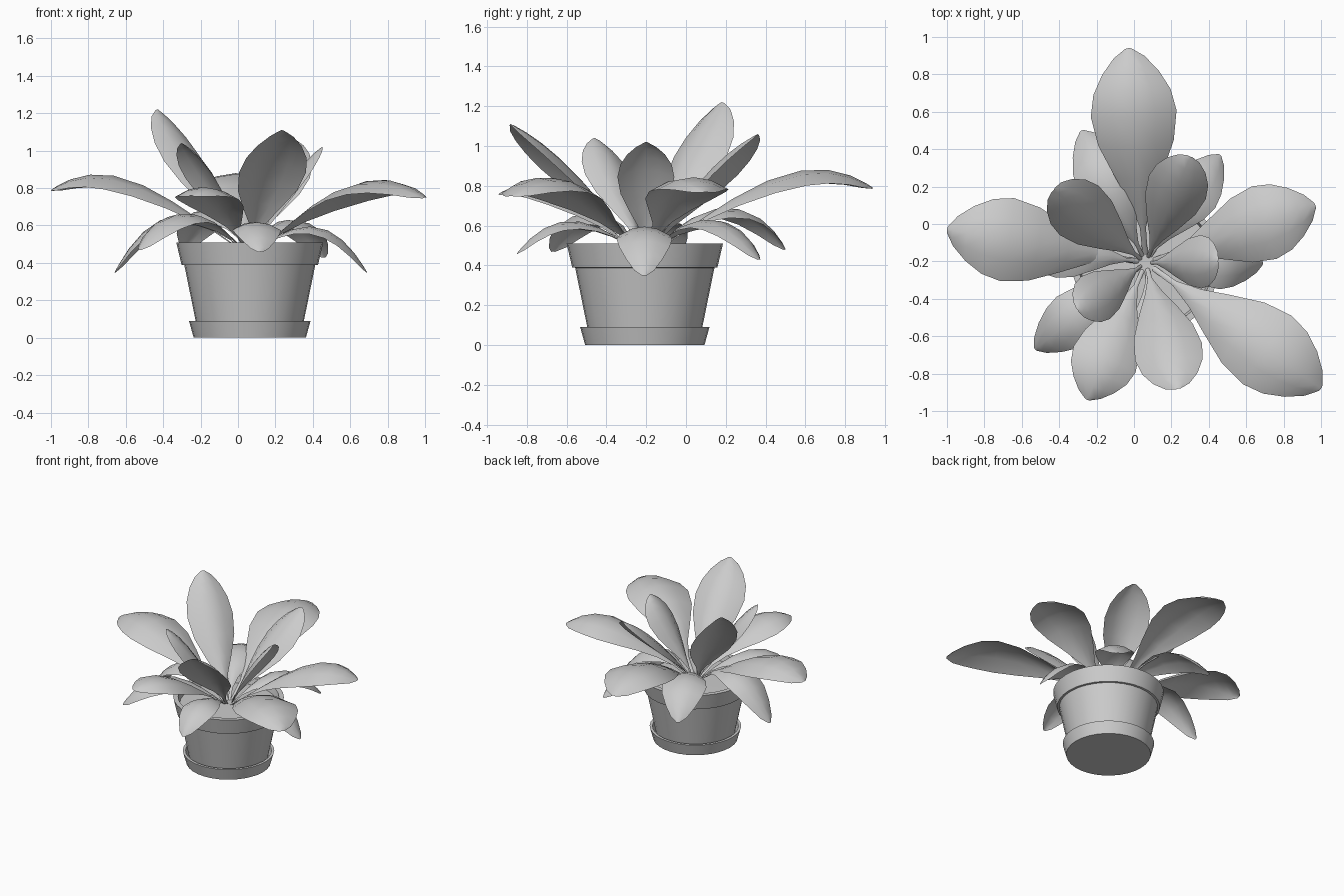
import bpy, bmesh, math
from mathutils import Vector

if "Cube" in bpy.data.objects:
    bpy.data.objects.remove(bpy.data.objects["Cube"])

CX, CY = 0.063, -0.207          # pot axis


def finish(name, bm, angle):
    mesh = bpy.data.meshes.new(name)
    bmesh.ops.recalc_face_normals(bm, faces=bm.faces)
    bm.to_mesh(mesh)
    bm.free()
    ob = bpy.data.objects.new(name, mesh)
    bpy.context.collection.objects.link(ob)
    bpy.ops.object.select_all(action='DESELECT')
    ob.select_set(True)
    bpy.context.view_layer.objects.active = ob
    bpy.ops.object.shade_smooth_by_angle(angle=math.radians(angle))
    return ob


def lathe(name, profile, seg=32):
    """Revolve (radius, z) points round the pot axis."""
    bm = bmesh.new()
    vs = [bm.verts.new((CX + r, CY, z)) for r, z in profile]
    es = [bm.edges.new(p) for p in zip(vs, vs[1:])]
    bmesh.ops.spin(bm, geom=vs + es, cent=(CX, CY, 0), axis=(0, 0, 1),
                   angle=2 * math.pi, steps=seg)
    bmesh.ops.remove_doubles(bm, verts=bm.verts, dist=1e-5)
    return finish(name, bm, 35)


# pot, saucer and soil
lathe("pot", [(0, 0.02), (0.275, 0.02), (0.35, 0.388), (0.365, 0.39),
              (0.393, 0.51), (0.358, 0.51), (0.34, 0.43)])
lathe("saucer", [(0, 0), (0.30, 0), (0.325, 0.09), (0.305, 0.09),
                 (0.29, 0.02), (0, 0.02)])
lathe("soil", [(0, 0.47), (0.348, 0.46)])

# leaf outline: position along the leaf, share of half width
OUTLINE = [(0, .06), (.15, .07), (.26, .25), (.38, .55), (.53, .88),
           (.68, 1), (.8, .9), (.9, .66), (.97, .36), (1, .08)]
ACROSS = (-1, -.5, 0, .5, 1)


def leaf(name, tip, half_width, arch, skew, power, drop):
    """Leaf from the pot centre to tip, arching up and rounded across."""
    tip = Vector(tip)
    flat = Vector((tip.x - CX, tip.y - CY, 0)).normalized()
    base = Vector((CX, CY, 0.45)) + flat * 0.015
    side = Vector((-flat.y, flat.x, 0))

    def point(u):
        p = base.lerp(tip, u)
        p.z += 4 * arch * u * (1 - u) * (1 + skew * (2 * u - 1))
        return p

    bm = bmesh.new()
    rows = []
    for u, w in OUTLINE:
        u = u ** power
        tangent = (point(u + .02) - point(u - .02)).normalized()
        up = tangent.cross(side)
        hw = w * half_width
        rows.append([bm.verts.new(point(u) + side * (t * hw) - up * (drop * hw * t * t))
                     for t in ACROSS])
    for a, b in zip(rows, rows[1:]):
        for i in range(len(ACROSS) - 1):
            bm.faces.new((a[i], b[i], b[i + 1], a[i + 1]))
    finish(name, bm, 60)


# kind: (skew of the arch, outline shift, edge drop, [(tip, half width, arch height)])
LEAVES = {
    "arching_leaf": (.5, 1, .33, [
        ((-.03, .94, .79), .23, .19), ((-1, -.03, .79), .225, .18),
        ((.97, .10, .77), .205, .165), ((1, -.88, .75), .225, .18),
        ((-.25, -.94, .76), .18, .13)]),
    "upright_leaf": (.2, 1.2, .4, [
        ((-.43, .18, 1.22), .168, .055), ((.30, .36, 1.06), .165, .07),
        ((.45, -.20, 1.02), .143, .07), ((-.30, -.46, 1.04), .137, .07),
        ((.235, -.88, 1.11), .185, .075)]),
    "drooping_leaf": (.25, 1.1, .33, [
        ((-.28, .50, .48), .16, .22), ((.46, .37, .43), .14, .19),
        ((.69, -.21, .35), .14, .195), ((.12, -.85, .46), .13, .165),
        ((-.53, -.67, .47), .15, .20), ((-.66, -.10, .35), .15, .25)]),
}
for kind, (skew, power, drop, items) in LEAVES.items():
    for n, args in enumerate(items, 1):
        leaf(f"{kind}_{n}", *args, skew, power, drop)
